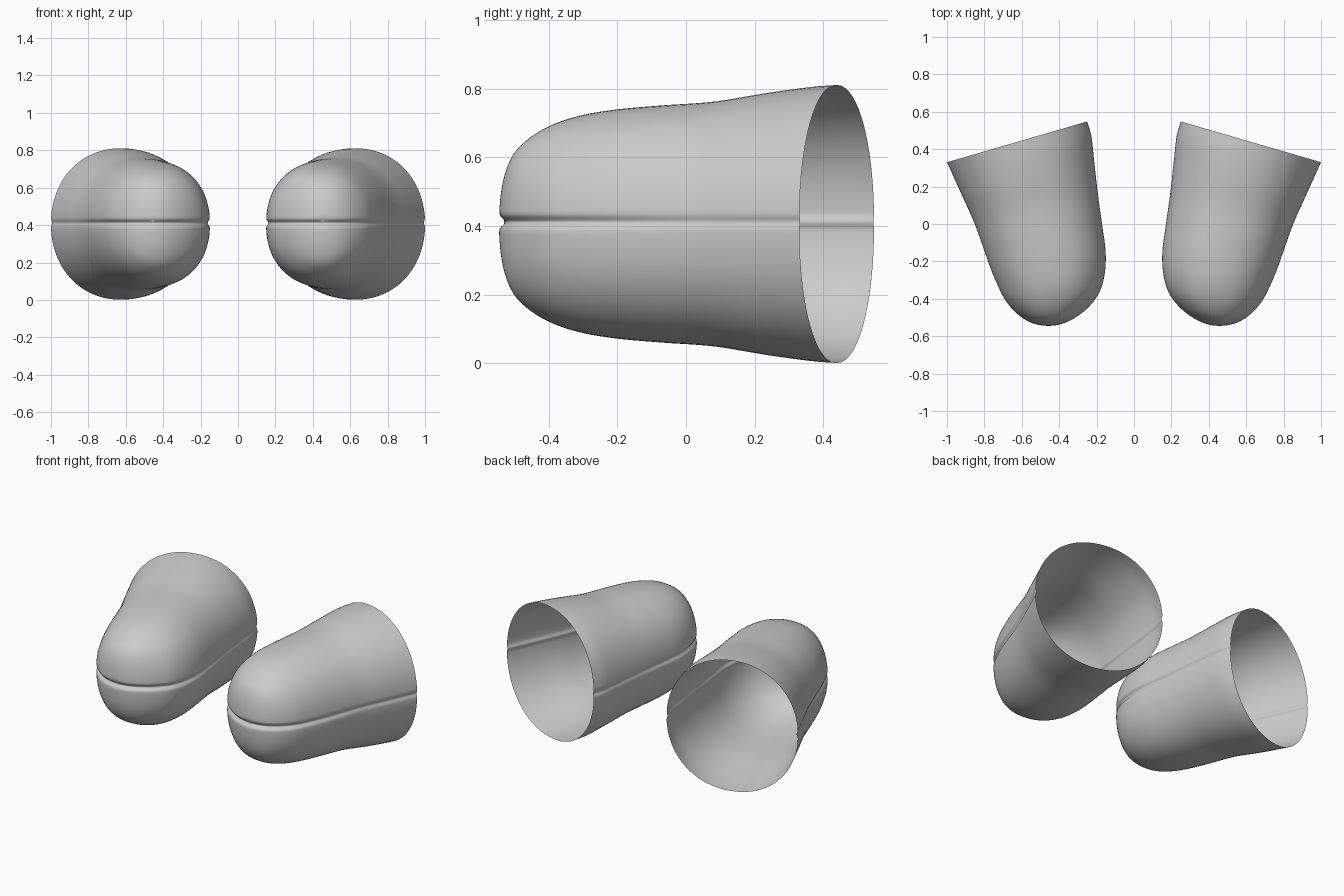
import bpy, bmesh, math

if "Cube" in bpy.data.objects:
    bpy.data.objects.remove(bpy.data.objects["Cube"])

# Shape tables along the shell, toe tip (0) to open rim (1): inner edge x, outer edge x, half height
U = [0, .1, .2, .3, .4, .5, .6, .7, .8, .9, .965, 1]
INNER = [.455, .385, .315, .245, .187, .157, .151, .169, .192, .213, .228, .25]
OUTER = [.455, .525, .585, .64, .69, .73, .77, .81, .858, .925, .973, 1.0]
HALF_H = [0, .115, .198, .25, .29, .318, .335, .346, .357, .384, .4, .405]
TIP_Y, INNER_Y, OUTER_Y, MID_Z = -.545, .548, .33, .406
SLICES, RING = 90, 144


def sample(table, u):
    """Smooth cubic interpolation of a table over U."""
    i = max(k for k in range(len(U) - 1) if U[k] <= u)

    def slope(k):
        a, b = max(k - 1, 0), min(k + 1, len(U) - 1)
        return (table[b] - table[a]) / (U[b] - U[a])
    d = U[i + 1] - U[i]
    t = (u - U[i]) / d
    return ((2*t**3 - 3*t**2 + 1) * table[i] + (t**3 - 2*t**2 + t) * d * slope(i)
            + (3*t**2 - 2*t**3) * table[i + 1] + (t**3 - t**2) * d * slope(i + 1))


def power(c, n):
    return math.copysign(abs(c) ** (2 / n), c)


bm = bmesh.new()
tip = bm.verts.new((INNER[0], TIP_Y, MID_Z))
along = {tip: 0.0}
rings = []

# Rounded cross-sections, turning gradually to the slanted opening
for s in range(1, SLICES + 1):
    u = s / SLICES
    v = u * u
    xi, xo, h = (sample(t, u) for t in (INNER, OUTER, HALF_H))
    yi = TIP_Y + v * (INNER_Y - TIP_Y)
    yo = TIP_Y + v * (OUTER_Y - TIP_Y)
    n = 2.25 - .15 * v
    ring = []
    for k in range(RING):
        a = 2 * math.pi * k / RING
        a -= .4 * math.sin(2 * a)      # denser near the seam
        c, z = power(math.cos(a), n), power(math.sin(a), n)
        f = (c + 1) / 2
        vert = bm.verts.new((xi + (xo - xi) * f, yi + (yo - yi) * f, MID_Z + h * z))
        along[vert] = v
        ring.append(vert)
    rings.append(ring)

# Skin: toe fan, then quads to the open rim
for k in range(RING):
    bm.faces.new((tip, rings[0][k], rings[0][(k + 1) % RING]))
for r0, r1 in zip(rings, rings[1:]):
    for k in range(RING):
        j = (k + 1) % RING
        bm.faces.new((r0[k], r1[k], r1[j], r0[j]))
bmesh.ops.recalc_face_normals(bm, faces=bm.faces)
bm.normal_update()
if tip.normal.y > 0:
    bmesh.ops.reverse_faces(bm, faces=bm.faces)
    bm.normal_update()

# Seam groove round the middle, fading toward the rim
moves = []
for vert, v in along.items():
    dz = (vert.co.z - MID_Z - .006) / .014
    depth = (.018 - .011 * min(1, v * 1.6)) * math.exp(-dz * dz)
    moves.append((vert, vert.normal * depth))
for vert, m in moves:
    vert.co -= m

mesh = bpy.data.meshes.new("toe_shells")
bm.to_mesh(mesh)
bm.free()
shell = bpy.data.objects.new("toe_shells", mesh)
bpy.context.collection.objects.link(shell)
for p in mesh.polygons:
    p.use_smooth = True

# Matching shell on the other side
mirror = shell.modifiers.new("mirror", 'MIRROR')
mirror.use_axis = (True, False, False)
mirror.use_mirror_merge = False
